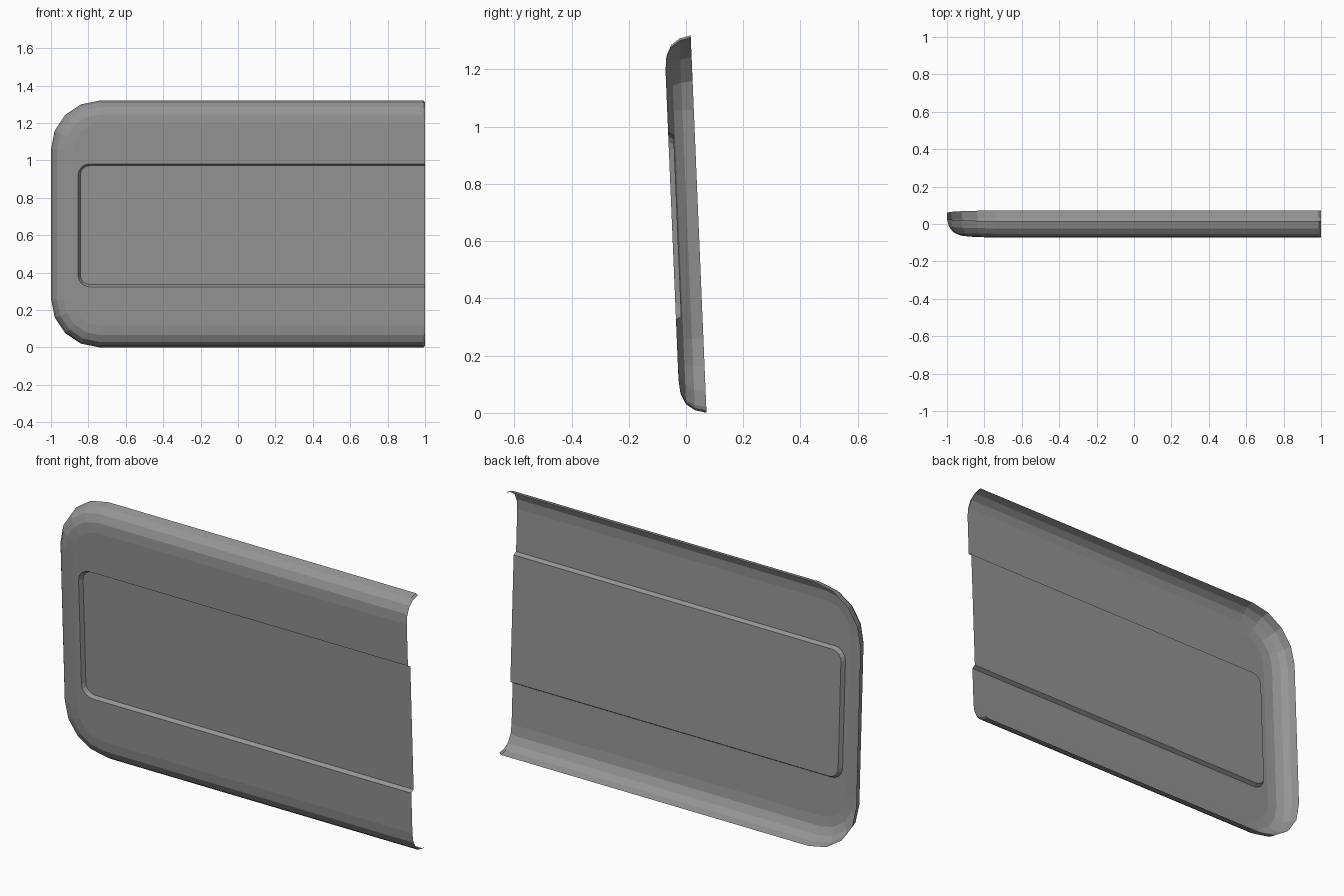
import bpy, bmesh, math
from mathutils import Matrix

if "Cube" in bpy.data.objects:
    bpy.data.objects.remove(bpy.data.objects["Cube"])

grey = bpy.data.materials.new("mid_grey")
grey.use_nodes = True
colour = (0.3, 0.3, 0.3, 1)
grey.diffuse_color = colour
grey.node_tree.nodes["Principled BSDF"].inputs["Base Color"].default_value = colour

SEGMENTS = 4


def outline(left, half_height, radius, depth, end_tuck=0.0, centre=0.0):
    """U-shaped outline, open at x = 1, from the bottom edge round to the top."""
    def end(side):
        return [(1, depth, centre + side * (half_height - end_tuck)),
                (0.99, depth, centre + side * half_height)]
    points = end(-1)
    for side, start in ((-1, 1.5 * math.pi), (1, math.pi)):
        for i in range(SEGMENTS + 1):
            a = start - i * math.pi / 2 / SEGMENTS
            points.append((left + radius + radius * math.cos(a), depth,
                           centre + side * (half_height - radius)
                           + radius * math.sin(a)))
    return points + end(1)[::-1]


# Rolled rim: inset from the outer edge, and depth in front of the back edge
rim = [(0, 0), (0.01, 0.04), (0.032, 0.07), (0.07, 0.088), (0.12, 0.093)]
loops = [outline(-1 + i, 0.66 - i, 0.26 - i, -d, 0.008 if i < 0.1 else 0)
         for i, d in rim]
# Recessed centre panel with a sloping step
loops.append(outline(-0.855, 0.329, 0.06, -0.093, centre=-0.003))
loops.append(outline(-0.843, 0.318, 0.05, -0.074, centre=-0.003))

bm = bmesh.new()
rings = [[bm.verts.new(p) for p in loop] for loop in loops]
for outer, inner in zip(rings, rings[1:]):
    for i in range(len(outer) - 1):
        bm.faces.new((inner[i], inner[i + 1], outer[i + 1], outer[i]))
bm.faces.new(rings[-1][::-1])

# Lean the shell slightly towards the front
bm.transform(Matrix.Translation((0, 0.044, 0.66))
             @ Matrix.Rotation(math.radians(2.4), 4, "X"))

mesh = bpy.data.meshes.new("panel_shell")
bm.to_mesh(mesh)
bm.free()
mesh.materials.append(grey)
shell = bpy.data.objects.new("panel_shell", mesh)
bpy.context.collection.objects.link(shell)
